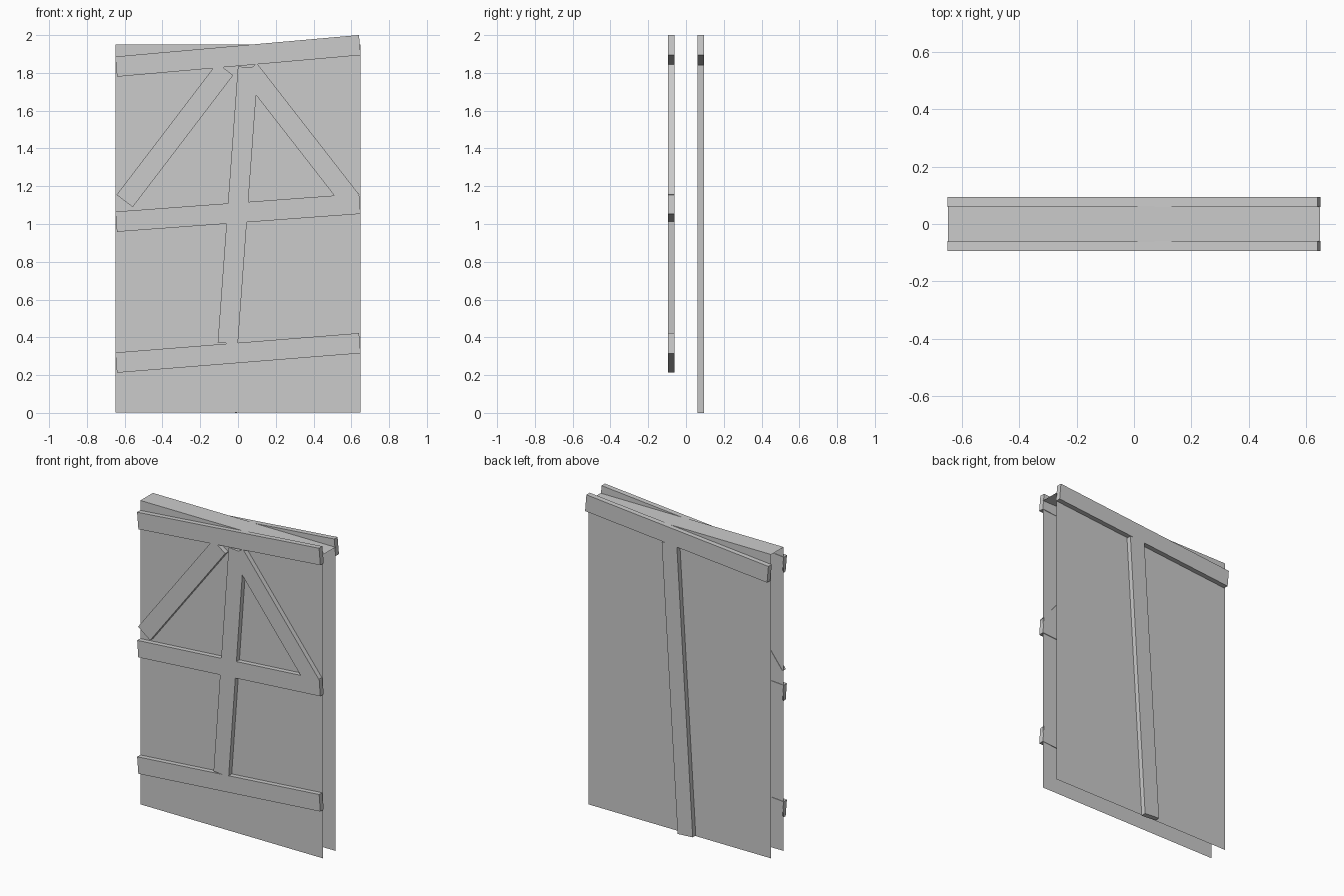
import bpy, math
from mathutils import Matrix, Vector

if "Cube" in bpy.data.objects:
    bpy.data.objects.remove(bpy.data.objects["Cube"])

HALF_W, Z0, Z1 = 0.648, 0.003, 1.95   # door sheet extents
Y_SHEET = 0.063                       # half depth of the sheet
Y_OUT, Y_IN = 0.094, 0.06             # plank outer / inner depth
PLANK = 0.107                         # plank width


def mesh_object(name, verts, faces):
    me = bpy.data.meshes.new(name)
    me.from_pydata(verts, [], faces)
    me.update()
    ob = bpy.data.objects.new(name, me)
    bpy.context.collection.objects.link(ob)
    return ob


def plank(name, a, b, side=-1):
    """Flat board whose centre line runs a -> b in (x, z); side -1 front, +1 back."""
    bpy.ops.mesh.primitive_cube_add(size=1)
    ob = bpy.context.object
    ob.name = ob.data.name = name
    dx, dz = b[0] - a[0], b[1] - a[1]
    centre = Vector(((a[0] + b[0]) / 2, side * (Y_OUT + Y_IN) / 2, (a[1] + b[1]) / 2))
    size = (math.hypot(dx, dz), Y_OUT - Y_IN, PLANK, 1)
    ob.data.transform(Matrix.Translation(centre)
                      @ Matrix.Rotation(-math.atan2(dz, dx), 4, 'Y')
                      @ Matrix.Diagonal(size))
    return ob


# Door sheet: front, top and back, open at the sides and below
profile = [(-Y_SHEET, Z0), (-Y_SHEET, Z1), (Y_SHEET, Z1), (Y_SHEET, Z0)]
verts = [(x, y, z) for y, z in profile for x in (-HALF_W, HALF_W)]
mesh_object("door_sheet", verts,
            [(2 * i, 2 * i + 1, 2 * i + 3, 2 * i + 2) for i in range(3)])

# Top rails, front and back
for side, label in ((-1, "front"), (1, "back")):
    plank(label + "_top_rail", (-0.645, 1.833), (0.645, 1.947), side)

# Front lower rails
plank("front_middle_rail", (-0.645, 1.012), (0.645, 1.107))
plank("front_bottom_rail", (-0.645, 0.266), (0.645, 0.369))

# Upright boards
plank("front_upright", (-0.054, 0.368), (0.053, 1.83))
plank("back_upright", (-0.060, 0.0035), (0.053, 1.845), 1)

# Front diagonal braces
plank("front_left_brace", (-0.600, 1.122), (-0.068, 1.820))
plank("front_right_brace", (0.058, 1.818), (0.600, 1.122))
